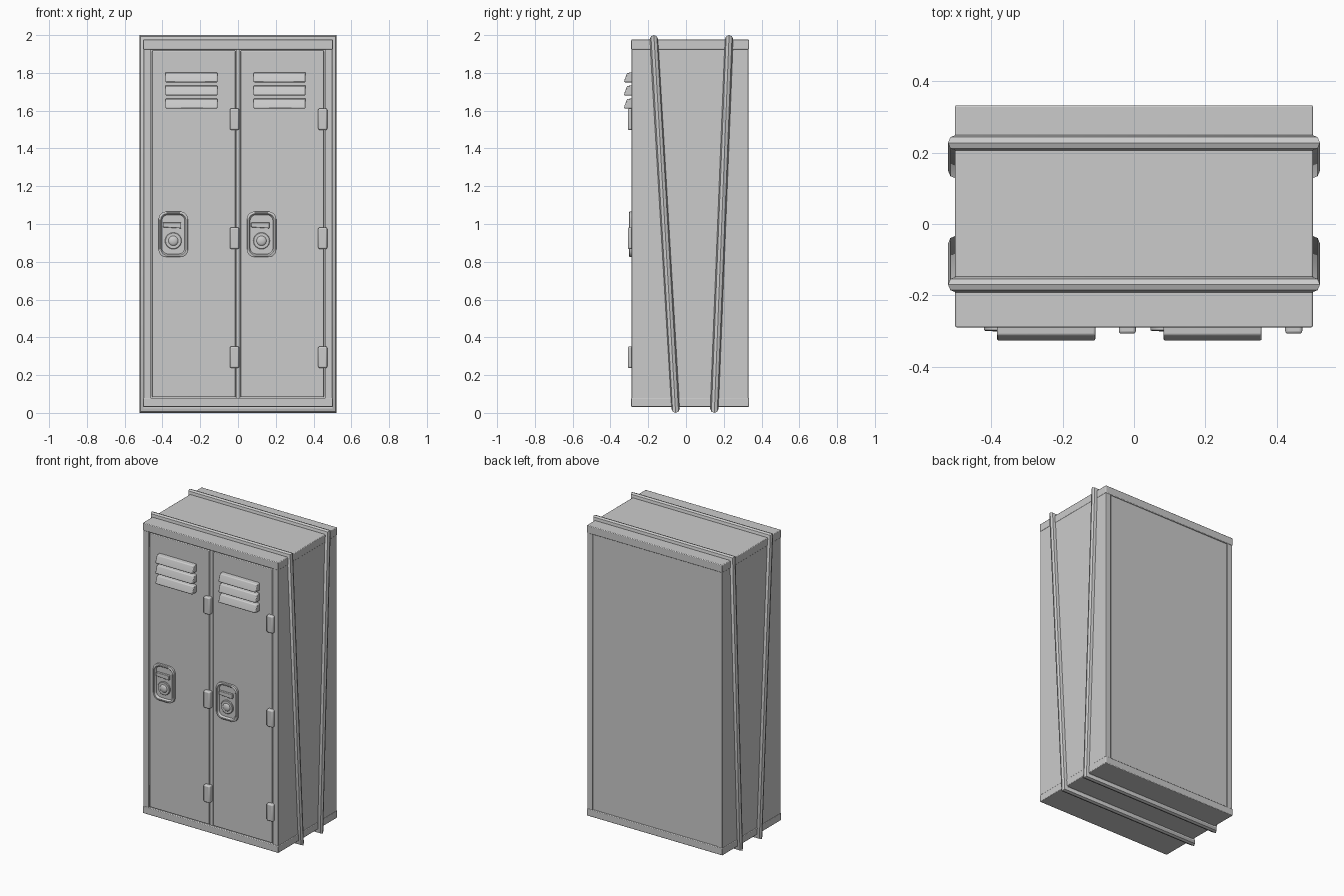
import bpy, bmesh, math
from mathutils import Matrix

if "Cube" in bpy.data.objects:
    bpy.data.objects.remove(bpy.data.objects["Cube"])


def finish(bm, name, bevel=0.0, segs=2):
    bmesh.ops.recalc_face_normals(bm, faces=bm.faces)
    me = bpy.data.meshes.new(name)
    bm.to_mesh(me)
    bm.free()
    ob = bpy.data.objects.new(name, me)
    bpy.context.collection.objects.link(ob)
    if bevel:
        m = ob.modifiers.new("bevel", 'BEVEL')
        m.width, m.segments, m.limit_method = bevel, segs, 'ANGLE'
    bpy.ops.object.select_all(action='DESELECT')
    ob.select_set(True)
    bpy.context.view_layer.objects.active = ob
    bpy.ops.object.shade_smooth_by_angle(angle=math.radians(35))
    return ob


def box(name, x0, x1, y0, y1, z0, z1, bevel=0.0, segs=2):
    bm = bmesh.new()
    bmesh.ops.create_cube(bm, size=1)
    for v in bm.verts:
        v.co = ((x0 + x1) / 2 + v.co.x * (x1 - x0),
                (y0 + y1) / 2 + v.co.y * (y1 - y0),
                (z0 + z1) / 2 + v.co.z * (z1 - z0))
    return finish(bm, name, bevel, segs)


def loft(name, rings, closed=False):
    """Skin equal-length rings; cap the ends unless the loop closes."""
    bm = bmesh.new()
    rs = [[bm.verts.new(p) for p in r] for r in rings]
    n = len(rs[0])
    for k in range(len(rs) if closed else len(rs) - 1):
        a, b = rs[k], rs[(k + 1) % len(rs)]
        for i in range(n):
            bm.faces.new((a[i], a[(i + 1) % n], b[(i + 1) % n], b[i]))
    if not closed:
        bm.faces.new(rs[0])
        bm.faces.new(rs[-1])
    return bm


def rounded_ring(cx, cz, y, w, h, r):
    """Rounded rectangle facing the front."""
    pts = []
    for q, (sx, sz) in enumerate(((1, 1), (-1, 1), (-1, -1), (1, -1))):
        for k in range(6):
            a = math.pi / 2 * (q + k / 5)
            pts.append((cx + sx * (w / 2 - r) + r * math.cos(a), y,
                        cz + sz * (h / 2 - r) + r * math.sin(a)))
    return pts


def circle_ring(cx, cz, y, r, n=24):
    return [(cx + r * math.cos(2 * math.pi * k / n), y,
             cz + r * math.sin(2 * math.pi * k / n)) for k in range(n)]


FRONT, BACK, BOTTOM, TOP = -0.29, 0.333, 0.032, 1.976
FACE = -0.284  # door surface

# Cabinet shell: inner core, side walls, top and bottom caps
box("cabinet_core", -0.48, 0.48, -0.27, 0.325, 0.05, 1.95)
for s, side in ((-1, "left"), (1, "right")):
    x0, x1 = sorted((s * 0.46, s * 0.5))
    box(side + "_wall", x0, x1, FRONT + 0.002, BACK - 0.002, BOTTOM + 0.03, TOP - 0.03, 0.003)
box("top_cap", -0.502, 0.502, FRONT, BACK, 1.924, TOP, 0.004)
box("bottom_cap", -0.502, 0.502, FRONT, BACK, BOTTOM, 0.08, 0.004)
box("centre_post", -0.011, 0.011, -0.28, -0.25, 0.07, 1.93)

# Doors with louvres, hinges and locks
for cx, side in ((-0.2335, "left"), (0.2335, "right")):
    box(side + "_door", cx - 0.2205, cx + 0.2205, FACE, -0.25, 0.083, 1.918, 0.004)

    # Sloped louvre hoods
    vx = cx - 0.013
    for i in range(3):
        z = 1.75 - 0.069 * i
        prof = [(FACE + 0.01, z), (-0.328, z), (-0.326, z + 0.012),
                (-0.312, z + 0.05), (FACE + 0.01, z + 0.053)]
        bm = loft("vent", [[(vx + s * 0.138, y, zz) for y, zz in prof] for s in (-1, 1)])
        finish(bm, f"{side}_louvre_{i + 1}", 0.005)

    # Hinges
    hx = cx + 0.215
    for i, z in enumerate((0.295, 0.925, 1.555)):
        box(f"{side}_hinge_{i + 1}", hx - 0.024, hx + 0.024, -0.308, -0.27,
            z - 0.057, z + 0.057, 0.008, 3)

    # Lock plate with a raised rim and a recessed dish
    lx, lz = cx - 0.109, 0.945
    steps = [(FACE + 0.01, 0, 0.04), (-0.298, 0, 0.04), (-0.301, 0.004, 0.038),
             (-0.301, 0.011, 0.035), (-0.298, 0.014, 0.032), (-0.288, 0.018, 0.03)]
    bm = loft("plate", [rounded_ring(lx, lz, y, 0.156 - 2 * d, 0.242 - 2 * d, r)
                        for y, d, r in steps])
    finish(bm, side + "_lock_plate")

    # Tapered latch lever
    prof = [(-0.055, -0.011), (0.042, -0.017), (0.042, 0.014), (-0.055, 0.014)]
    bm = loft("lever", [[(lx + x, y, 0.994 + z) for x, z in prof] for y in (-0.28, -0.302)])
    finish(bm, side + "_latch_lever", 0.003)

    # Dial: flat disc with a domed knob
    steps = [(-0.28, 0.044), (-0.296, 0.044), (-0.299, 0.041), (-0.299, 0.026),
             (-0.303, 0.023), (-0.306, 0.016), (-0.308, 0.006)]
    finish(loft("dial", [circle_ring(lx, 0.911, y, r) for y, r in steps]), side + "_dial")

# Two mitred octagonal straps running round the cabinet, leaning inwards at the bottom
R = 0.022
for name, y_top, y_bot in (("front_strap", -0.17, -0.055), ("back_strap", 0.228, 0.15)):
    rings = []
    for sx, sz in ((1, 1), (-1, 1), (-1, -1), (1, -1)):
        y, z = (y_top, 1.978) if sz > 0 else (y_bot, R)
        rings.append([(sx * (0.5 + R * math.sin(a)), y + R * math.cos(a), z + sz * R * math.sin(a))
                      for a in (math.pi / 4 * k for k in range(8))])
    finish(loft(name, rings, closed=True), name)
